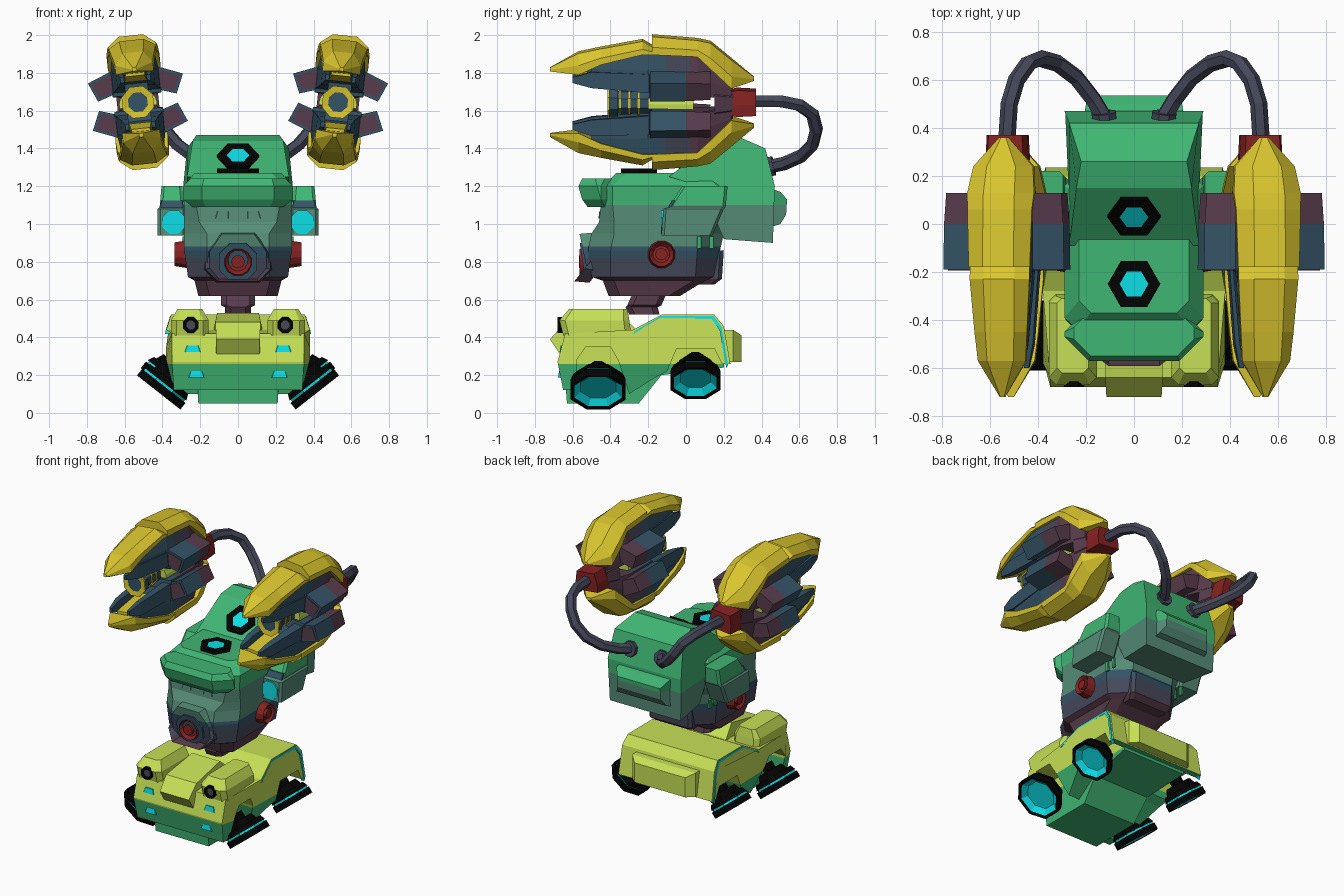
import bpy, bmesh, math
from mathutils import Matrix, Vector

if "Cube" in bpy.data.objects:
    bpy.data.objects.remove(bpy.data.objects["Cube"])

PALETTE = {"yellow": "DAC62E", "lime": "C6E056", "green": "40B674", "grey_green": "568C78",
           "slate_blue": "345366", "plum": "583C4C", "red": "862222", "black": "030303",
           "cyan": "0CE2EA", "dark_grey": "45485A"}
MATS = {}
for n, h in PALETTE.items():
    MATS[n] = bpy.data.materials.new(n)
    s = [int(h[i:i + 2], 16) / 255 for i in (0, 2, 4)]
    MATS[n].diffuse_color = [c / 12.92 if c < .04 else ((c + .055) / 1.055) ** 2.4 for c in s] + [1]

BODY = (2, [.72, .82, .88, 1.1], ["plum", "dark_grey", "slate_blue", "grey_green", "green"])


def finish(bm, name, mats, bands=None, M=None, mirror=False):
    """Cut colour bands, place, mirror over x and make the object."""
    if bands:
        axis, cuts, mats = bands
        no = Vector((0, 0, 0))
        no[axis] = 1
        for c in cuts:
            bmesh.ops.bisect_plane(bm, geom=bm.verts[:] + bm.edges[:] + bm.faces[:], plane_co=no * c, plane_no=no)
        for f in bm.faces:
            f.material_index = sum(f.calc_center_median()[axis] > c for c in cuts)
    if M:
        bm.transform(M)
    if mirror:
        d = bmesh.ops.duplicate(bm, geom=bm.verts[:] + bm.edges[:] + bm.faces[:])["geom"]
        for v in d:
            if isinstance(v, bmesh.types.BMVert):
                v.co.x *= -1
    bmesh.ops.recalc_face_normals(bm, faces=bm.faces)
    me = bpy.data.meshes.new(name)
    bm.to_mesh(me)
    bm.free()
    for m in mats:
        me.materials.append(MATS[m])
    bpy.context.collection.objects.link(bpy.data.objects.new(name, me))


def loft(name, rings, mat, bands=None, M=None, mirror=False):
    """Skin closed rings and cap the ends."""
    bm = bmesh.new()
    vs = [[bm.verts.new(p) for p in r] for r in rings]
    n = len(vs[0])
    for a, b in zip(vs, vs[1:]):
        for i in range(n):
            bm.faces.new((a[i], a[(i + 1) % n], b[(i + 1) % n], b[i]))
    bm.faces.new(vs[0])
    bm.faces.new(vs[-1])
    bmesh.ops.recalc_face_normals(bm, faces=bm.faces)
    finish(bm, name, [mat], bands, M, mirror)


def hring(z, w, yf, yb, c=.003, cx=0):
    """Horizontal chamfered rectangle."""
    return [(cx + x, y, z) for x, y in ((-w + c, yf), (w - c, yf), (w, yf + c), (w, yb - c),
                                        (w - c, yb), (-w + c, yb), (-w, yb - c), (-w, yf + c))]


def yring(y, zb, zt, wb, wt):
    """Section across y: straight sides and narrower flat top."""
    zm = zb + (zt - zb) * .45
    return [(-wb, y, zb), (wb, y, zb), (wb, y, zm), (wt, y, zt), (-wt, y, zt), (-wb, y, zm)]


def prism(name, prof, mat, **k):
    """Side profile of (y, z, half width)."""
    loft(name, [[(s * w, y, z) for y, z, w in prof] for s in (-1, 1)], mat, **k)


def disc(name, loc, nrm, r, d, mat, cap=None, n=8, r2=None, inset=(.02, -.02), bowl=None, M=None, mirror=False):
    """Faceted disc along a normal, with an inset coloured front cap, optionally dished."""
    bm = bmesh.new()
    nrm = Vector(nrm).normalized()
    T = Matrix.Translation(loc) @ nrm.to_track_quat('Z', 'Y').to_matrix().to_4x4() @ Matrix.Rotation(math.pi / n, 4, 'Z')
    bmesh.ops.create_cone(bm, cap_ends=True, segments=n, radius1=r, radius2=r if r2 is None else r2, depth=d, matrix=T)
    bm.normal_update()
    if cap:
        f = max(bm.faces, key=lambda f: f.normal.dot(nrm))
        bmesh.ops.inset_individual(bm, faces=[f], thickness=inset[0], depth=inset[1])
        f.material_index = 1
        if bowl:
            ring = bmesh.ops.inset_individual(bm, faces=[f], thickness=bowl[0], depth=bowl[1])["faces"]
            for g in ring:
                g.material_index = 1
    finish(bm, name, [mat, cap] if cap else [mat], None, M, mirror)


# --- Rover base -----------------------------------------------------------
top = [(-.28, .44, .38), (-.13, .52, .355), (.15, .52, .355), (.2, .46, .365), (.235, .26, .37)]
arches = [(.19, .26, .37), (.15, .34, .37), (-.05, .34, .37), (-.1, .22, .37), (-.16, .19, .35), (-.3, .1, .3),
          (-.36, .28, .37), (-.4, .35, .38), (-.53, .35, .38), (-.58, .28, .38), (-.58, .12, .34), (-.65, .12, .34)]
LOW = (2, [.26], ["green", "lime"])
prism("rover_body", [(-.68, .27, .35), (-.64, .42, .35)] + top + arches, "lime", bands=LOW)
prism("rover_keel", [(-.65, .3, .22), (-.63, .05, .21), (-.25, .05, .21), (-.13, .2, .22), (.2, .24, .25),
                     (.2, .4, .25), (-.6, .4, .22)], "green", bands=LOW)
prism("hood", [(-.26, .44, .13), (-.36, .53, .11), (-.64, .48, .12), (-.72, .39, .115), (-.66, .3, .115),
               (-.3, .3, .13)], "lime")
loft("rear_bumper", [[(x * s, y, z) for x, z in ((-.25, .27), (.25, .27), (.25, .44), (-.25, .44))]
                     for s, y in ((1, .18), (1, .25))] +
     [[(x, .295, z) for x, z in ((-.2, .27), (.2, .27), (.2, .41), (-.2, .41))]], "lime")
loft("headlight_pod", [hring(.41, .1, -.65, -.29, .03, .255), hring(.49, .1, -.67, -.3, .03, .255),
                       hring(.55, .065, -.62, -.31, .02, .255)], "lime", mirror=True)
disc("headlight", (.25, -.665, .465), (0, -1, 0), .045, .03, "black", "dark_grey", mirror=True, inset=(.02, -.01))
for z, x, y in ((.34, .24, -.66), (.205, .22, -.668)):
    loft("front_window", [hring(z - .018, .042, y - .009, y + .03, cx=x),
                          hring(z + .018, .03, y - .004, y + .03, cx=x)], "cyan", mirror=True)
loft("side_stripe", [[(w + .004, y - o, z - .006), (w + .006, y - o - .01, z - .022), (w - .02, y - o - .01, z - .022),
                      (w - .02, y - o, z - .006)] for (y, z, w), o in zip(top, (-.01, 0, .005, .012, .012))],
     "cyan", mirror=True)

# --- Splayed wheels -------------------------------------------------------
nrm = Vector((.62, 0, -.79))
for tag, c, r in (("front", (.42, -.465, .108), .158), ("rear", (.41, .05, .155), .144)):
    c = Vector(c)
    disc(tag + "_tyre", c - nrm * .022, nrm, r, .044, "black", "cyan", mirror=True, inset=(.022, -.006), bowl=(.035, -.03))
    disc(tag + "_tyre_band", c - nrm * .05, nrm, r - .012, .014, "cyan", mirror=True)
    disc(tag + "_tyre_inner", c - nrm * .073, nrm, r - .02, .034, "black", r2=r - .004, mirror=True)
    disc(tag + "_wheel_hub", c - nrm * .11, nrm, .09, .045, "black", r2=.11, mirror=True)
    disc(tag + "_axle", c - nrm * .15, nrm, .045, .06, "black", mirror=True)

# --- Neck and head --------------------------------------------------------
loft("neck", [hring(.52, .07, -.3, -.14, .03), hring(.56, .07, -.32, -.15, .03),
              hring(.57, .09, -.31, -.13, .03), hring(.64, .09, -.28, -.1, .03)], "plum")
loft("head", [hring(.62, .21, -.41, -.03, .06), hring(.7, .23, -.44, .1, .06), hring(.72, .265, -.5, .15, .1),
              hring(.86, .285, -.52, .18, .12), hring(.95, .285, -.5, .2, .12), hring(1.01, .285, -.46, .2, .08),
              hring(1.12, .285, -.45, .21, .06), hring(1.2, .29, -.44, .21, .05), hring(1.27, .23, -.37, .16, .05)],
     "green", bands=BODY)
loft("brow", [hring(1.09, .24, -.52, -.36, .07), hring(1.13, .29, -.55, -.35, .1),
              hring(1.2, .29, -.57, -.35, .1), hring(1.24, .25, -.55, -.36, .07)], "green")
# hooded muzzle, tipped slightly down, with a knob in its recess
loft("muzzle", [[(a * k, y0 + b * .13, .81 + b * .15 * k) for a, b in
                 ((-.1, -.7), (.1, -.7), (.16, -.3), (.16, .3), (.09, .95), (-.09, .95), (-.16, .3), (-.16, -.3))]
                for y0, k in ((-.42, 1.15), (-.5, 1.08))] +
     [[(a, -.535 - b * .03, .81 + b * .145) for a, b in
       ((-.1, -.7), (.1, -.7), (.15, -.3), (.15, .3), (.085, .95), (-.085, .95), (-.15, .3), (-.15, -.3))]],
     "grey_green", bands=BODY)
disc("nose_socket", (0, -.535, .8), (0, -1, -.15), .11, .025, "slate_blue")
disc("nose_knob", (0, -.54, .8), (0, -1, 0), .08, .05, "red", "red", n=12, r2=.07)
disc("nose_button", (0, -.55, .8), (0, -1, 0), .035, .035, "red", n=12)
loft("eye", [hring(1.03, .035, -.463, -.43, cx=.085), hring(1.065, .03, -.46, -.43, cx=.08)], "grey_green", mirror=True)
disc("side_knob", (.295, -.13, .84), (1, 0, 0), .078, .08, "red", "red", n=12, r2=.065, mirror=True)
disc("side_button", (.32, -.13, .84), (1, 0, 0), .032, .03, "red", n=12, mirror=True)
loft("rear_jaw_box", [hring(.68, .15, 0, .15, .02), hring(.71, .17, 0, .19, .02), hring(.86, .17, 0, .2, .02)],
     "dark_grey", bands=(2, [.72, .82], ["plum", "dark_grey", "slate_blue"]))

# --- Ear housings ---------------------------------------------------------
loft("ear", [hring(.94, .075, -.13, .14, .015, .35), hring(1.08, .075, -.12, .2, .015, .35),
             hring(1.09, .065, -.09, .21, .015, .35), hring(1.2, .055, -.02, .22, .015, .35)],
     "green", bands=(2, [1.1], ["grey_green", "green"]), mirror=True)
loft("ear_step", [hring(1.082, .062, -.099, -.07, cx=.35), hring(1.125, .058, -.075, -.05, cx=.35)], "slate_blue", mirror=True)
disc("ear_lamp", (.34, -.125, 1.01), (0, -1, 0), .067, .015, "cyan", mirror=True)
for y in (.07, .135):
    loft("side_vent", [hring(.87, .008, y - .013, y + .013, cx=.283), hring(.935, .008, y - .013, y + .013, cx=.286)],
         "green", mirror=True)

# --- Backpack -------------------------------------------------------------
prism("backpack", [(-.09, 1.25, .27), (.15, 1.44, .24), (.26, 1.47, .22), (.42, 1.4, .27), (.47, 1.2, .29),
                   (.46, .9, .28), (.2, .92, .25), (.08, 1.2, .27)], "green", bands=BODY)
prism("backpack_box", [(.44, 1.19, .21), (.5, 1.17, .2), (.535, 1.13, .17), (.53, 1.05, .17), (.5, 1.0, .2), (.44, .98, .21)],
      "green", bands=BODY)
for loc, n in (((0, -.25, 1.28), (0, 0, 1)), ((0, .035, 1.355), (0, -.62, .78))):
    disc("hex_hatch", loc, n, .11, .03, "black", "cyan", n=6, inset=(.05, -.004))

# --- Twin blasters (built at the origin, placed and mirrored) -------------
B = Matrix.Translation((.53, 0, 1.645)) @ Matrix.Rotation(math.radians(6), 4, 'Y')
place = dict(M=B, mirror=True)
for tag, flip in (("upper", 1), ("lower", -1)):
    half = dict(M=B @ Matrix.Diagonal((1, 1, flip, 1)), mirror=True)
    loft(tag + "_front_shell", [yring(-.72, .165, .185, .012, .008), yring(-.57, .155, .265, .1, .055),
                                yring(-.45, .21, .29, .11, .06), yring(-.23, .265, .33, .125, .065),
                                yring(-.18, .265, .3, .125, .065)], "yellow", **half)
    loft(tag + "_rear_shell", [yring(-.18, .265, .355, .128, .065), yring(.06, .255, .335, .135, .065),
                               yring(.13, .19, .32, .14, .065), yring(.24, .085, .23, .125, .06),
                               yring(.36, .115, .135, .02, .01)], "yellow", **half)
    loft(tag + "_housing", [yring(-.5, .15, .23, .085, .07),
                            yring(-.2, .1, .28, .12, .11), yring(-.19, .04, .28, .13, .11),
                            yring(.06, .04, .27, .13, .11), yring(.24, .03, .14, .08, .07)],
         "slate_blue", bands=(1, [-.11, .02], ["slate_blue", "dark_grey", "plum"]), **half)
    loft(tag + "_liner", [[(x, y, z) for x, z in ((-w, a), (w, a), (w, a + .02), (-w, a + .02))]
                          for y, a, w in ((-.56, .14, .05), (-.3, .11, .06))], "yellow", **half)
    for s in (1, -1):
        side = dict(M=half["M"] @ Matrix.Diagonal((s, 1, 1, 1)), mirror=True)
        loft(tag + "_prong", [[(x, y, z) for x, z in ((.06, a), (w, a), (w, b), (.06, b))]
                              for y, a, b, w in ((-.6, .11, .14, .08), (-.5, .085, .17, .1), (-.19, .06, .16, .125))],
             "slate_blue", **side)
        # side fin with plum front plate and colour change along its length
        P = side["M"] @ Matrix.Translation((.155, 0, .1)) @ Matrix.Rotation(math.radians(18), 4, 'Y')
        loft(tag + "_fin", [[(x * k, y, z * k) for x, z in ((-.075, -.055), (.075, -.055), (.085, .055), (-.075, .065))]
                            for y, k in ((-.19, 1), (0, .97), (.13, .88))],
             "slate_blue", bands=(1, [0], ["slate_blue", "plum"]), M=P, mirror=True)
        loft(tag + "_fin_face", [[(x, y, z) for x, z in ((-.06, -.042), (.06, -.042), (.07, .042), (-.06, .05))]
                                 for y in (-.194, -.18)], "plum", M=P, mirror=True)
F = (0, -1, 0)
disc("barrel", (0, -.29, 0), F, .062, .22, "slate_blue", **place)
for y in (-.35, -.3, -.25):
    disc("barrel_ring", (0, y, 0), F, .07, .012, "yellow", **place)
disc("barrel_collar", (0, -.385, 0), F, .08, .05, "slate_blue", **place)
disc("muzzle_ring", (0, -.41, 0), F, .09, .012, "yellow", "slate_blue", inset=(.035, -.005), **place)
loft("energy_cell", [yring(-.2, -.025, .03, .1, .09), yring(.04, -.03, .03, .1, .09)], "lime", **place)
disc("rear_hub", (0, .2, 0), (0, 1, 0), .12, .1, "plum", r2=.09, **place)
loft("tube_coupler", [yring(.2, -.055, .055, .07, .06), yring(.27, -.07, .07, .09, .075),
                      yring(.37, -.065, .065, .085, .07)], "red", **place)

# --- Feed tubes -----------------------------------------------------------
PATH = [(.53, .35, 1.65), (.52, .5, 1.65), (.49, .6, 1.63), (.44, .67, 1.58), (.39, .69, 1.5), (.32, .67, 1.42),
        (.24, .61, 1.36), (.17, .52, 1.32), (.11, .42, 1.3)]
for tag, s in (("right", 1), ("left", -1)):
    cu = bpy.data.curves.new("tube_path", 'CURVE')
    cu.dimensions = '3D'
    cu.bevel_depth, cu.bevel_resolution, cu.use_fill_caps = .036, 1, True
    sp = cu.splines.new('POLY')
    sp.points.add(len(PATH) - 1)
    for p, (x, y, z) in zip(sp.points, PATH):
        p.co = (x * s, y, z, 1)
    tmp = bpy.data.objects.new("tube_path", cu)
    bpy.context.collection.objects.link(tmp)
    me = bpy.data.meshes.new_from_object(tmp.evaluated_get(bpy.context.evaluated_depsgraph_get()))
    bpy.data.objects.remove(tmp)
    me.materials.clear()
    me.materials.append(MATS["dark_grey"])
    for p in me.polygons:
        p.use_smooth = False
    bpy.context.collection.objects.link(bpy.data.objects.new(tag + "_feed_tube", me))
disc("tube_socket", (.125, .45, 1.305), (.1, .95, .2), .055, .03, "dark_grey", mirror=True)

for m in bpy.data.materials:
    if m.users and not m.is_grease_pencil:
        m.use_nodes = True
        m.node_tree.nodes["Principled BSDF"].inputs["Base Color"].default_value = m.diffuse_color
